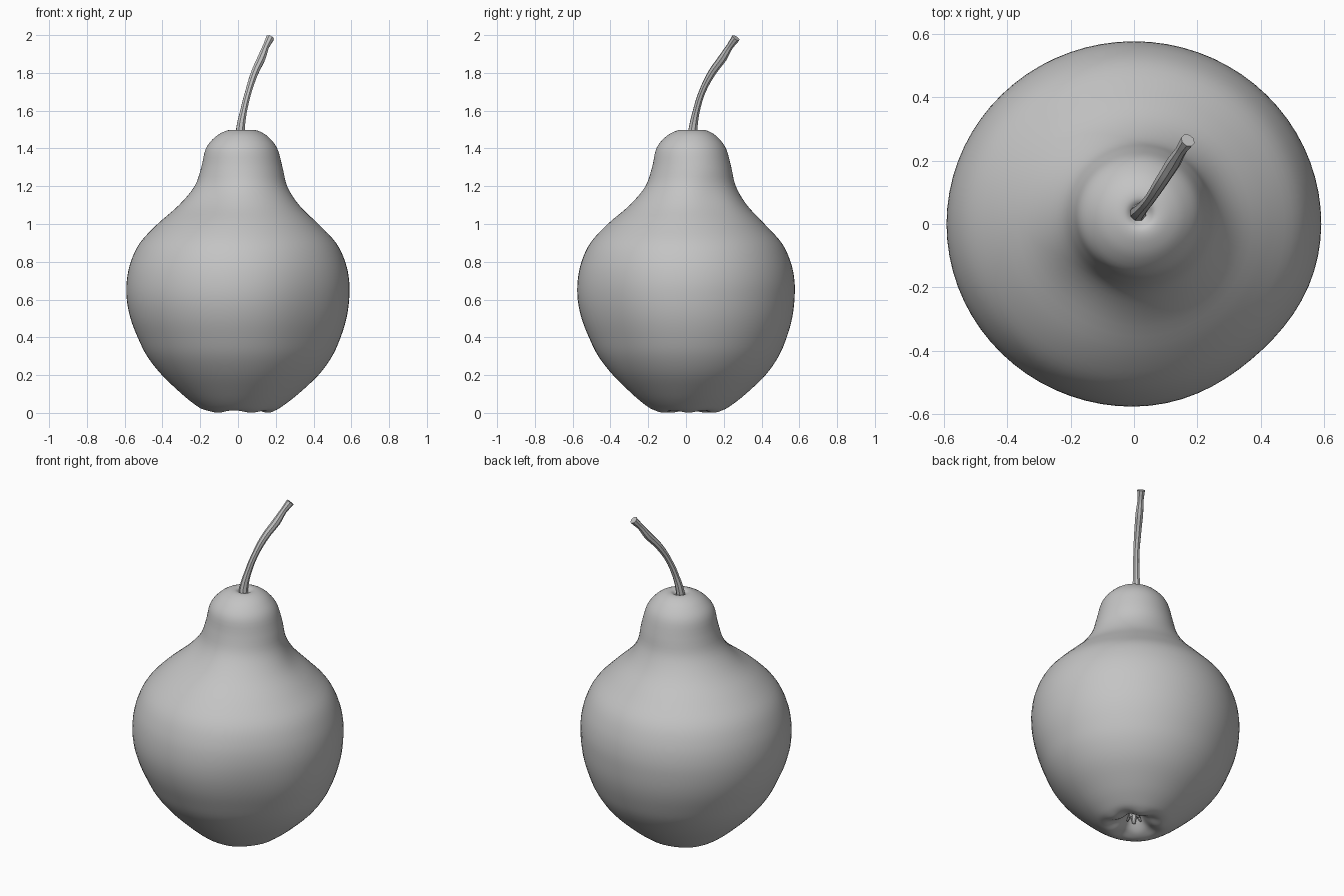
import bpy, bmesh, math
from mathutils import Matrix, Vector

cube = bpy.data.objects.get("Cube")
if cube:
    bpy.data.objects.remove(cube, do_unlink=True)

grey = bpy.data.materials.new("plain grey")
grey.use_nodes = True
tone = (0.55, 0.55, 0.55, 1)
grey.diffuse_color = tone
grey.node_tree.nodes["Principled BSDF"].inputs["Base Color"].default_value = tone

SEGMENTS, STEPS = 72, 4


def finish(obj, angle):
    """Give the part its material and smooth shading."""
    obj.data.materials.clear()
    obj.data.materials.append(grey)
    bpy.ops.object.select_all(action='DESELECT')
    obj.select_set(True)
    bpy.context.view_layer.objects.active = obj
    bpy.ops.object.shade_smooth_by_angle(angle=math.radians(angle))


def mesh_object(name, bm, angle):
    bmesh.ops.recalc_face_normals(bm, faces=bm.faces)
    mesh = bpy.data.meshes.new(name)
    bm.to_mesh(mesh)
    bm.free()
    obj = bpy.data.objects.new(name, mesh)
    bpy.context.collection.objects.link(obj)
    finish(obj, angle)
    return obj


def smooth_path(points):
    """Catmull-Rom curve through the profile points."""
    pts = [Vector(p) for p in points]
    ext = [2 * pts[0] - pts[1]] + pts + [2 * pts[-1] - pts[-2]]
    path = []
    for a, b, c, d in zip(ext, ext[1:], ext[2:], ext[3:]):
        for i in range(STEPS):
            t = i / STEPS
            path.append(0.5 * (2 * b + (c - a) * t + (2 * a - 5 * b + 4 * c - d) * t * t
                               + (3 * b - a - 3 * c + d) * t ** 3))
    return path + [pts[-1]]


def bump(value, centre, width):
    return math.exp(-((value - centre) / width) ** 2)


def angle_bump(angle, degrees, width):
    """Bump around one compass direction, in degrees."""
    diff = (math.degrees(angle) - degrees + 180) % 360 - 180
    return bump(diff, 0, width)


# Fruit profile: radius, height, sideways lean
profile = [
    (0, .1, .01), (.03, .085, .01), (.06, .05, .01), (.1, .015, .01),
    (.145, .001, .01), (.185, .012, .01), (.23, .04, .01), (.305, .1, .012),
    (.41, .2, .013), (.485, .3, .01), (.532, .4, .007), (.566, .5, .003),
    (.583, .6, 0), (.583, .7, 0), (.562, .8, 0), (.514, .9, 0), (.422, 1, 0),
    (.317, 1.1, .008), (.244, 1.2, .018), (.213, 1.3, .023), (.187, 1.4, .021),
    (.14, 1.46, .022), (.09, 1.491, .024), (.05, 1.498, .024),
    (.025, 1.482, .024), (0, 1.465, .024),
]


def fruit_point(r, z, lean, a):
    # Slight flats on the belly and hollows under the neck
    scale = 1 - 0.04 * angle_bump(a, -48, 24) * bump(z, .45, .4)
    scale -= 0.07 * angle_bump(a, 235, 28) * bump(z, 1.13, .1)
    scale -= 0.04 * angle_bump(a, 25, 24) * bump(z, 1.13, .1)
    # Puckered folds around the basin underneath
    if z < .2:
        fold = .5 - .5 * math.cos(5 * a + .6 * math.sin(a))
        z += .018 * fold * bump(r, .12, .055)
    return (r * scale * 1.01 * math.cos(a) + .9 * lean,
            r * scale * .985 * math.sin(a) + 1.3 * lean, z)


# Fruit body, lofted ring by ring
bm = bmesh.new()
path = smooth_path(profile)
rings = []
for r, z, lean in path[1:-1]:
    rings.append([bm.verts.new(fruit_point(r, z, lean, math.tau * i / SEGMENTS))
                  for i in range(SEGMENTS)])
for low, high in zip(rings, rings[1:]):
    for i in range(SEGMENTS):
        j = (i + 1) % SEGMENTS
        bm.faces.new((low[i], low[j], high[j], high[i]))
for ring, (r, z, lean) in ((rings[0], path[0]), (rings[-1], path[-1])):
    tip = bm.verts.new(fruit_point(0, z, lean, 0))
    for i in range(SEGMENTS):
        bm.faces.new((ring[i], ring[(i + 1) % SEGMENTS], tip))
mesh_object("fruit_body", bm, 80)

# Dried sepals in the basin underneath
bm = bmesh.new()
for k in range(5):
    turn = Matrix.Rotation(math.tau * k / 5 + .3, 4, 'Z')
    place = (Matrix.Translation((.01, .013, .068)) @ turn
             @ Matrix.Translation((.026, 0, 0)) @ Matrix.Rotation(math.radians(155), 4, 'Y')
             @ Matrix.Diagonal((.5, 1, 1, 1)))
    bmesh.ops.create_cone(bm, cap_ends=True, segments=6, radius1=.02,
                          radius2=.009, depth=.06, matrix=place)
mesh_object("sepals", bm, 40)

# Curved stem: position and thickness along its length
stem_points = [
    (.012, .032, 1.45, .028), (.014, .038, 1.51, .024), (.03, .055, 1.6, .019),
    (.055, .086, 1.7, .018), (.088, .137, 1.8, .021), (.125, .195, 1.88, .023),
    (.148, .232, 1.94, .018), (.17, .264, 1.985, .023),
]
curve = bpy.data.curves.new("stem", 'CURVE')
curve.dimensions = '3D'
curve.bevel_depth = 1
curve.bevel_resolution = 2
curve.resolution_u = 5
curve.use_fill_caps = True
spline = curve.splines.new('BEZIER')
spline.bezier_points.add(len(stem_points) - 1)
for point, (x, y, z, thick) in zip(spline.bezier_points, stem_points):
    point.co = (x, y, z)
    point.radius = thick
    point.handle_left_type = point.handle_right_type = 'AUTO'
stem = bpy.data.objects.new("stem", curve)
bpy.context.collection.objects.link(stem)
bpy.ops.object.select_all(action='DESELECT')
stem.select_set(True)
bpy.context.view_layer.objects.active = stem
bpy.ops.object.convert(target='MESH')
finish(bpy.context.view_layer.objects.active, 40)
